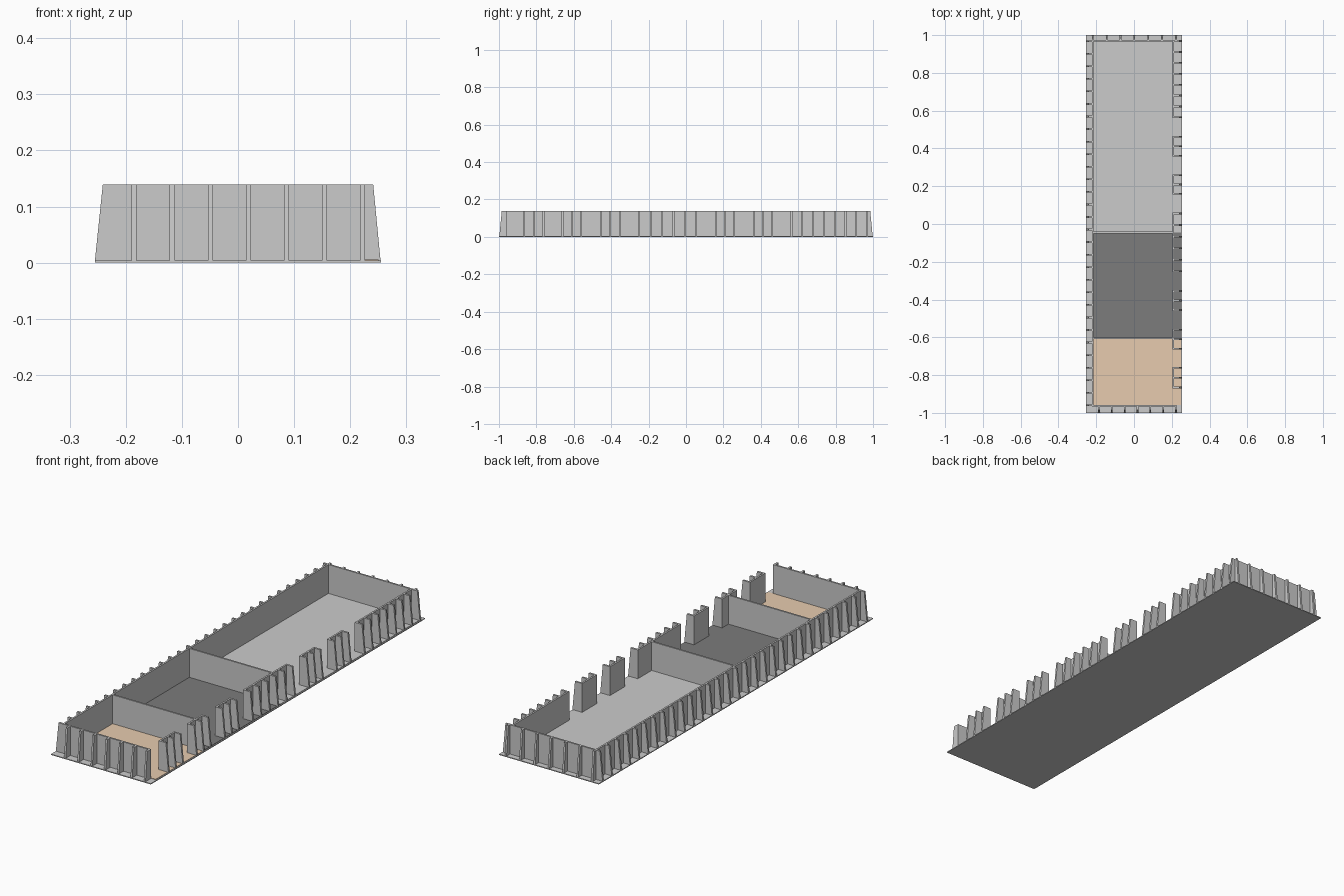
import bpy, bmesh

if "Cube" in bpy.data.objects:
    bpy.data.objects.remove(bpy.data.objects["Cube"])

H = 0.139      # wall height
FZ = 0.004     # top of the base slab
T = 0.008      # wall thickness
XL, XR, YF, YB = -0.222, 0.212, -0.965, 0.973   # outer faces of the walls


def add_box(bm, x0, x1, y0, y1, z0, z1):
    vs = [bm.verts.new((x, y, z)) for z in (z0, z1)
          for x, y in ((x0, y0), (x1, y0), (x1, y1), (x0, y1))]
    for f in ((3, 2, 1, 0), (4, 5, 6, 7), (0, 1, 5, 4),
              (1, 2, 6, 5), (2, 3, 7, 6), (3, 0, 4, 7)):
        bm.faces.new([vs[i] for i in f])


def add_fin(bm, axis, pos, inner, foot, top, t=0.009):
    # tapered buttress: profile runs along the other axis, extruded by t
    prof = ((inner, FZ), (foot, FZ), (top, H), (inner, H))
    sides = []
    for s in (pos - t / 2, pos + t / 2):
        sides.append([bm.verts.new((p, s, z) if axis == 'Y' else (s, p, z))
                      for p, z in prof])
    a, b = sides
    bm.faces.new(a)
    bm.faces.new(b[::-1])
    for i in range(4):
        j = (i + 1) % 4
        bm.faces.new((a[i], b[i], b[j], a[j]))


def finish(name, bm, color=None):
    bmesh.ops.recalc_face_normals(bm, faces=bm.faces)
    me = bpy.data.meshes.new(name)
    bm.to_mesh(me)
    bm.free()
    ob = bpy.data.objects.new(name, me)
    bpy.context.collection.objects.link(ob)
    if color:
        mat = bpy.data.materials.new(name + "_color")
        mat.diffuse_color = color
        mat.use_nodes = True
        mat.node_tree.nodes["Principled BSDF"].inputs["Base Color"].default_value = mat.diffuse_color
        me.materials.append(mat)


def box(name, *dims, color=None):
    bm = bmesh.new()
    add_box(bm, *dims)
    finish(name, bm, color)


def spread(a, b, n):
    return [a + (b - a) * i / (n - 1) for i in range(n)]


# base slab and the three bay floors
box("base_slab", -0.255, 0.255, -1, 1, 0, FZ)
box("sand_floor", XL + T, 0.25, YF + T, -0.605, FZ - 0.001, FZ + 0.002,
    color=(0.8, 0.6, 0.43, 1))
box("dark_floor", XL + T, 0.25, -0.605, -0.045, FZ - 0.001, FZ + 0.002,
    color=(0.2, 0.2, 0.2, 1))
box("pale_floor", XL + T, 0.25, -0.045, YB - T, FZ - 0.001, FZ + 0.002)

# closed walls and cross partitions
box("left_wall", XL, XL + T, YF, YB, FZ, H)
box("front_wall", XL, 0.226, YF, YF + T, FZ, H)
box("back_wall", XL, 0.226, YB - T, YB, FZ, H)
for name, y in (("front_partition", -0.605), ("rear_partition", -0.045)):
    box(name, XL + T, XR - T, y - T / 2, y + T / 2, FZ, H)

# end buttresses
bm = bmesh.new()
for x in spread(-0.185, 0.222, 7):
    add_fin(bm, 'X', x, YF, -0.998, -0.985)
finish("front_buttresses", bm)
bm = bmesh.new()
for x in spread(-0.218, 0.222, 7):
    add_fin(bm, 'X', x, YB, 0.998, 0.985)
finish("back_buttresses", bm)

# left buttresses
bm = bmesh.new()
for y in spread(YF + 0.005, YB - 0.005, 30):
    add_fin(bm, 'Y', y, XL, -0.255, -0.241)
finish("left_buttresses", bm)

# right wall: separate piers with open gaps, each (start, end, buttress count)
piers = ((-0.87, -0.757, 3), (-0.665, -0.555, 3), (-0.46, -0.35, 3),
         (-0.255, 0.06, 6), (0.155, 0.263, 3), (0.357, 0.466, 3),
         (0.56, YB, 8))
for i, (a, b, n) in enumerate(piers):
    bm = bmesh.new()
    add_box(bm, XR - T, XR, a, b, FZ, H)
    for y in spread(a + 0.0045, b - 0.0045, n):
        add_fin(bm, 'Y', y, XR, 0.254, 0.241)
    finish(f"right_pier_{i + 1}", bm)
